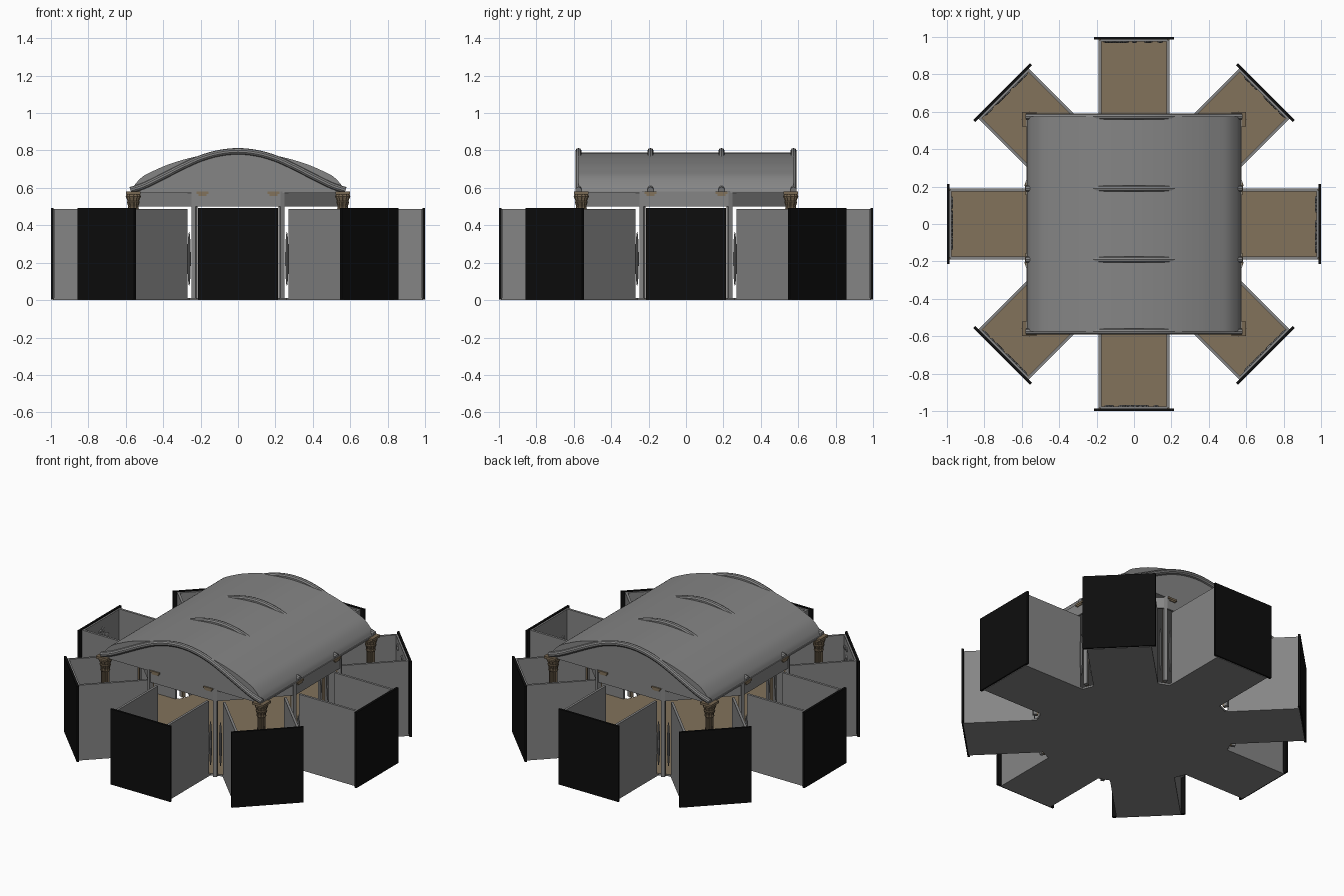
import bpy, bmesh, math, random
from mathutils import Matrix, Vector

if "Cube" in bpy.data.objects:
    bpy.data.objects.remove(bpy.data.objects["Cube"])

random.seed(4)


def material(name, rgb):
    m = bpy.data.materials.new(name)
    m.diffuse_color = (*rgb, 1)
    m.use_nodes = True
    m.node_tree.nodes["Principled BSDF"].inputs["Base Color"].default_value = m.diffuse_color
    return m


GREY = material("stone grey", (0.235, 0.235, 0.235))
TAN = material("floor tan", (0.225, 0.17, 0.105))
BLACK = material("black", (0.004, 0.004, 0.004))
BROWN = material("column brown", (0.19, 0.14, 0.085))


def finish(name, bm, mats, smooth=False):
    bmesh.ops.recalc_face_normals(bm, faces=bm.faces[:])
    me = bpy.data.meshes.new(name)
    bm.to_mesh(me)
    bm.free()
    ob = bpy.data.objects.new(name, me)
    bpy.context.collection.objects.link(ob)
    for m in mats:
        me.materials.append(m)
    if smooth:
        bpy.context.view_layer.objects.active = ob
        ob.select_set(True)
        bpy.ops.object.shade_smooth_by_angle(angle=math.radians(35))
        ob.select_set(False)
    return ob


def box(bm, x0, x1, y0, y1, z0, z1, rot=None):
    size = Matrix.Diagonal((x1 - x0, y1 - y0, z1 - z0, 1))
    m = Matrix.Translation(((x0 + x1) / 2, (y0 + y1) / 2, (z0 + z1) / 2)) @ size
    bmesh.ops.create_cube(bm, size=1, matrix=(rot or Matrix()) @ m)


def prism(bm, pts, vec):
    face = bm.faces.new([bm.verts.new(p) for p in pts])
    ext = bmesh.ops.extrude_face_region(bm, geom=[face], use_keep_orig=True)
    vs = [g for g in ext["geom"] if isinstance(g, bmesh.types.BMVert)]
    bmesh.ops.translate(bm, verts=vs, vec=vec)


def turn(i):
    return Matrix.Rotation(i * math.pi / 4, 4, 'Z')


APO = 0.575                                  # hall apothem
HALF = APO * math.tan(math.pi / 8)           # half an octagon side
BAY = 0.19                                   # half a bay width

# Star-shaped floor: octagon with eight bays, tan on top
bm = bmesh.new()
outline = []
for i in range(8):
    for p in ((APO - 0.02, -BAY), (0.99, -BAY), (0.99, BAY), (APO - 0.02, BAY)):
        outline.append(turn(i) @ Vector((p[0], p[1], 0)))
prism(bm, outline, (0, 0, 0.012))
floor = finish("floor", bm, [GREY, TAN])
for p in floor.data.polygons:
    p.material_index = 1 if p.normal.z > 0.5 else 0

# Bays: side walls, back lining and black end panel
walls, ends, reliefs = bmesh.new(), bmesh.new(), bmesh.new()
for i in range(8):
    r = turn(i)
    for s in (-1, 1):
        a, b = sorted((s * (BAY - 0.015), s * BAY))
        box(walls, APO - 0.005, 0.985, a, b, 0.01, 0.488, r)
    box(walls, 0.975, 0.986, -BAY + 0.01, BAY - 0.01, 0.01, 0.486, r)
    box(ends, 0.986, 1.0, -0.215, 0.215, 0.003, 0.492, r)
    # carved lumps on the inner face of each back wall
    for k in range(14):
        y, z = random.uniform(-0.15, 0.15), random.uniform(0.1, 0.45)
        m = Matrix.Translation((0.974, y, z)) @ Matrix.Diagonal(
            (0.008, random.uniform(0.012, 0.03), random.uniform(0.01, 0.025), 1))
        bmesh.ops.create_icosphere(reliefs, subdivisions=1, radius=1, matrix=r @ m)
finish("bay_walls", walls, [GREY])
finish("bay_end_panels", ends, [BLACK])
finish("wall_reliefs", reliefs, [GREY])

# Hall frame: door posts, headers, brackets, corner ornaments
posts, heads, brackets, strips, leaves = [bmesh.new() for _ in range(5)]
for i in range(8):
    r = turn(i)
    box(heads, APO - 0.012, APO, -HALF, HALF, 0.50, 0.58, r)
    corner = r @ Matrix.Rotation(math.pi / 8, 4, 'Z')
    rad = APO / math.cos(math.pi / 8)
    box(posts, rad - 0.022, rad, -0.011, 0.011, 0.01, 0.58, corner)
    box(strips, rad - 0.03, rad - 0.022, -0.011, 0.011, 0.01, 0.57, corner)
    for s in (-1, 1):
        if i % 2 == 0:
            y = s * 0.19
            box(brackets, APO, APO + 0.008, y - 0.032, y + 0.032, 0.568, 0.58, r)
            box(brackets, APO, APO + 0.006, y - 0.022, y + 0.022, 0.558, 0.568, r)
        # slim leaf-shaped ornament beside each post
        m = Matrix.Translation((rad - 0.012, s * 0.03, 0.22)) @ Matrix.Diagonal(
            (0.012, 0.009, 0.145, 1))
        bmesh.ops.create_uvsphere(leaves, u_segments=8, v_segments=8, radius=1,
                                  matrix=corner @ m)
finish("door_posts", posts, [GREY])
finish("headers", heads, [GREY])
finish("header_brackets", brackets, [TAN])
finish("post_linings", strips, [TAN])
finish("post_ornaments", leaves, [GREY], True)

# Ceiling slab under the vault
bm = bmesh.new()
box(bm, -0.575, 0.575, -0.575, 0.575, 0.572, 0.582)
finish("ceiling", bm, [GREY])


def mirrored(half):
    return [(-x, z) for x, z in half] + [(x, z) for x, z in reversed(half[:-1])]


def smooth_line(pts, n=5):
    # Catmull-Rom interpolation through the profile points
    out = []
    q = [Vector(p) for p in pts]
    q = [2 * q[0] - q[1]] + q + [2 * q[-1] - q[-2]]
    for a, b, c, d in zip(q, q[1:], q[2:], q[3:]):
        for k in range(n):
            t = k / n
            out.append(0.5 * (2 * b + (c - a) * t + (2 * a - 5 * b + 4 * c - d) * t * t
                              + (3 * b - a - 3 * c + d) * t ** 3))
    return out + [q[-2]]


# Vaulted roof with closed gables
vault = smooth_line(mirrored([(0.57, 0.58), (0.553, 0.615), (0.51, 0.66), (0.45, 0.692),
                              (0.35, 0.733), (0.2, 0.772), (0, 0.79)]))
bm = bmesh.new()
prism(bm, [(p.x, -0.575, p.y) for p in vault], (0, 1.15, 0))
finish("vault_roof", bm, [GREY], True)

# Round arched ribs, at both gables and across the vault
rib = smooth_line(mirrored([(0.575, 0.588), (0.5, 0.613), (0.4, 0.662), (0.3, 0.713),
                            (0.2, 0.758), (0.1, 0.786), (0, 0.796)]), 4)
for n, y in enumerate((-0.575, -0.19, 0.19, 0.575)):
    bm = bmesh.new()
    rings = []
    for k, p in enumerate(rib):
        t = (rib[min(k + 1, len(rib) - 1)] - rib[max(k - 1, 0)]).normalized()
        ring = []
        for j in range(10):
            a = j * math.tau / 10
            u, v = 0.017 * math.cos(a), 0.017 * math.sin(a)
            ring.append(bm.verts.new((p.x - t.y * u, y + v, p.y + t.x * u)))
        rings.append(ring)
    for a, b in zip(rings, rings[1:]):
        for j in range(10):
            bm.faces.new((a[j], a[j - 1], b[j - 1], b[j]))
    bm.faces.new(rings[0])
    bm.faces.new(rings[-1])
    finish(f"roof_rib_{n + 1}", bm, [GREY], True)

# Fluted corner columns with flared capitals
profile = [(0.04, 0.01), (0.04, 0.03), (0.03, 0.045), (0.027, 0.06), (0.024, 0.48),
           (0.03, 0.488), (0.027, 0.5), (0.035, 0.525), (0.031, 0.53), (0.041, 0.555),
           (0.036, 0.565)]
for sx in (-1, 1):
    for sy in (-1, 1):
        bm = bmesh.new()
        cx, cy, n = sx * 0.56, sy * 0.56, 24
        rings = []
        for rr, z in profile:
            ring = []
            for j in range(n):
                a = j * math.tau / n
                f = rr * (0.88 if j % 2 and z > 0.05 else 1)
                ring.append(bm.verts.new((cx + f * math.cos(a), cy + f * math.sin(a), z)))
            rings.append(ring)
        for a, b in zip(rings, rings[1:]):
            for j in range(n):
                bm.faces.new((a[j - 1], a[j], b[j], b[j - 1]))
        bm.faces.new(rings[0])
        bm.faces.new(rings[-1])
        box(bm, cx - 0.04, cx + 0.04, cy - 0.04, cy + 0.04, 0.565, 0.58)
        finish("column_%s_%s" % ("right" if sx > 0 else "left",
                                 "back" if sy > 0 else "front"), bm, [BROWN])
